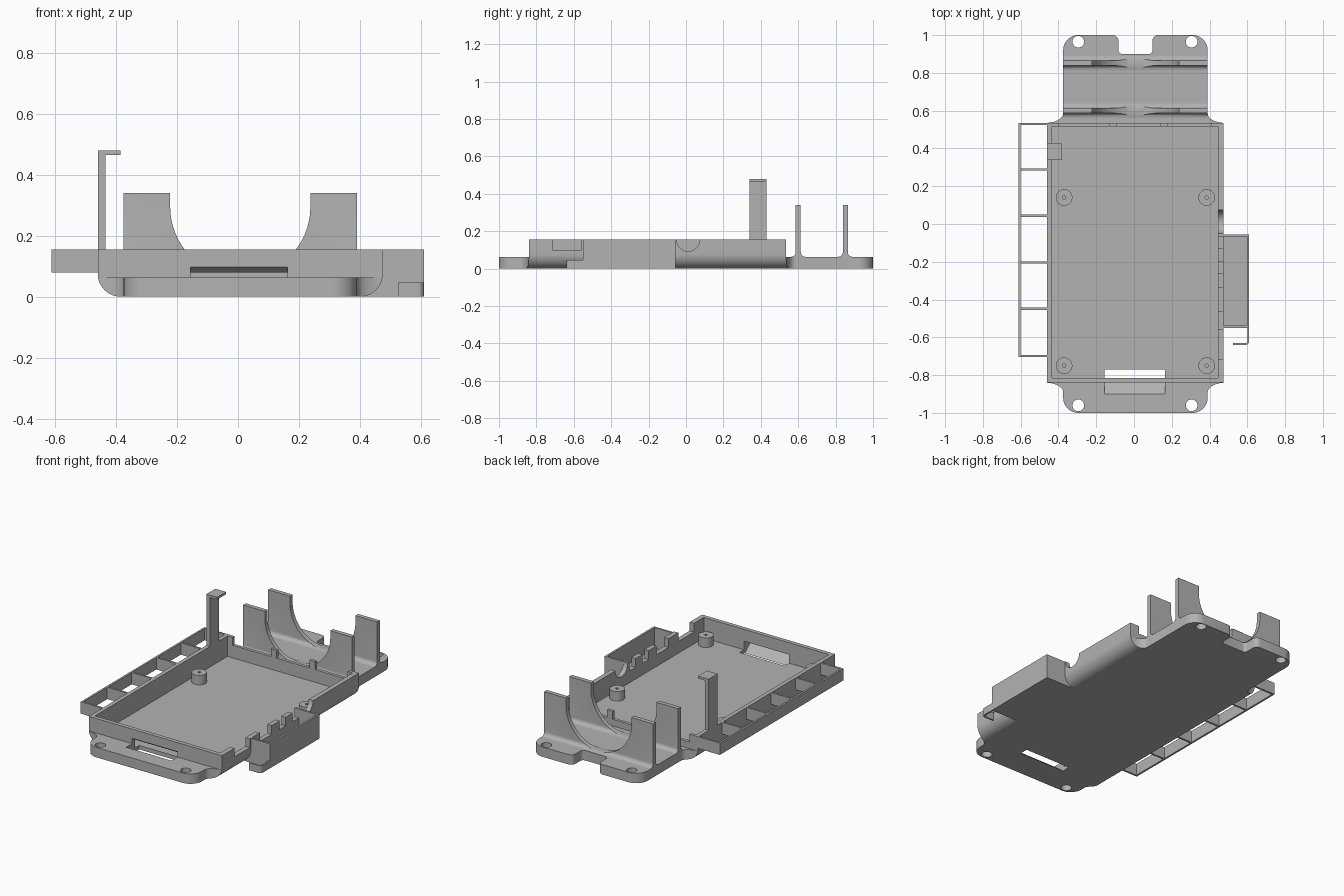
import bpy, bmesh
from math import sin, cos, pi, radians

if "Cube" in bpy.data.objects:
    bpy.data.objects.remove(bpy.data.objects["Cube"])

grey = bpy.data.materials.new("plain_grey")
grey.use_nodes = True
grey.diffuse_color = (0.45, 0.45, 0.45, 1)
grey.node_tree.nodes["Principled BSDF"].inputs["Base Color"].default_value = (0.45, 0.45, 0.45, 1)

MID = 0.0075                    # centre line of the tray in x
HALF, TAB = 0.4675, 0.3825      # half widths of tray and end tabs
FRONT, BACK, TOP = -0.84, 0.535, 0.155
TAB_TOP, FLOOR, WALL = 0.063, 0.025, 0.026


def arc(cx, cy, rx, ry, start, end, n=10):
    angles = [radians(start + (end - start) * i / n) for i in range(n + 1)]
    return [(cx + rx * cos(a), cy + ry * sin(a)) for a in angles]


def prism(name, points, lo, hi, axis="z"):
    """Extrude a closed 2D outline between lo and hi along one axis."""
    place = {"x": lambda p, t: (t, p[0], p[1]),
             "y": lambda p, t: (p[0], t, p[1]),
             "z": lambda p, t: (p[0], p[1], t)}[axis]
    bm = bmesh.new()
    a = [bm.verts.new(place(p, lo)) for p in points]
    b = [bm.verts.new(place(p, hi)) for p in points]
    bm.faces.new(a)
    bm.faces.new(b[::-1])
    for i in range(len(a)):
        j = (i + 1) % len(a)
        bm.faces.new((a[i], b[i], b[j], a[j]))
    bmesh.ops.recalc_face_normals(bm, faces=bm.faces)
    mesh = bpy.data.meshes.new(name)
    bm.to_mesh(mesh)
    bm.free()
    mesh.materials.append(grey)
    obj = bpy.data.objects.new(name, mesh)
    bpy.context.collection.objects.link(obj)
    return obj


def block(name, x0, x1, y0, y1, z0, z1):
    return prism(name, [(x0, y0), (x1, y0), (x1, y1), (x0, y1)], z0, z1)


def carve(obj, tool, mode="DIFFERENCE"):
    """Apply a boolean and remove the tool."""
    tool.hide_render = True
    mod = obj.modifiers.new("carve", "BOOLEAN")
    mod.operation, mod.object, mod.solver = mode, tool, "EXACT"
    bpy.context.view_layer.update()
    graph = bpy.context.evaluated_depsgraph_get()
    mesh = bpy.data.meshes.new_from_object(obj.evaluated_get(graph))
    obj.modifiers.clear()
    obj.data = mesh
    bpy.data.objects.remove(tool)


def smooth(obj):
    bpy.ops.object.select_all(action="DESELECT")
    obj.select_set(True)
    bpy.context.view_layer.objects.active = obj
    bpy.ops.object.shade_smooth_by_angle(angle=radians(30))


# Tray body: section with rounded lower edges, trimmed to the plan outline
r = 0.075
section = (arc(MID - HALF + r, r, r, r, 180, 270) + arc(MID + HALF - r, r, r, r, 270, 360)
           + [(MID + HALF, TOP), (MID - HALF, TOP)])
tray = prism("tray", section, -1.1, 1.1, "y")

half_plan = (arc(TAB - 0.08, -0.92, 0.08, 0.08, -90, 0)
             + arc(HALF + 0.01, FRONT - 0.05, HALF + 0.01 - TAB, 0.05, 180, 90)
             + arc(HALF + 0.01, BACK + 0.05, HALF + 0.01 - TAB, 0.05, 270, 180)
             + arc(TAB - 0.08, 0.92, 0.08, 0.08, 0, 90)
             + arc(0.12, 0.97, 0.03, 0.03, 90, 180, 6)
             + arc(0.07, 0.92, 0.02, 0.02, 0, -90, 6))
plan = [(MID + x, y) for x, y in half_plan] + [(MID - x, y) for x, y in half_plan[::-1]]
carve(tray, prism("plan", plan, -0.2, 0.4), "INTERSECT")

# Step down to the end tabs, and hollow the inside
carve(tray, block("cut", -1, 1, -1.2, FRONT, TAB_TOP, 0.5))
carve(tray, block("cut", -1, 1, BACK, 1.2, TAB_TOP, 0.5))
carve(tray, block("cut", MID - HALF + WALL, MID + HALF - WALL - 0.004,
                  FRONT + WALL, BACK - 0.02, FLOOR, 0.5))

# Screw holes in the tabs
for x in (-0.295, 0.305):
    for y in (-0.96, 0.965):
        carve(tray, prism("cut", arc(x, y, 0.031, 0.031, 0, 345, 23), -0.1, 0.2))

# Sloping strap slot through the front wall and floor
slot = [(-0.9, TAB_TOP), (-0.81, -0.01), (-0.77, -0.01), (-0.77, 0.05), (-0.84, 0.097), (-0.9, 0.097)]
carve(tray, prism("cut", slot, -0.155, 0.163, "x"))

# Notches in the back wall, leaving two small teeth
for x0, x1 in ((-0.4, -0.13), (-0.09, 0.14), (0.18, 0.41)):
    carve(tray, block("cut", x0, x1, BACK - 0.05, BACK + 0.05, 0.105, 0.3))

# Notches and cable hole in the left wall
for y0, y1 in ((-0.715, -0.56), (-0.46, -0.34), (-0.26, -0.2), (-0.13, -0.067)):
    carve(tray, block("cut", 0.43, 0.5, y0, y1, 0.1, 0.3))
carve(tray, prism("cut", arc(0.012, TOP, 0.062, 0.062, 0, 345, 23), 0.42, 0.5, "x"))
smooth(tray)

# Standoffs with pilot holes
for x in (-0.37, 0.385):
    for y in (-0.75, 0.14):
        post = prism("standoff", arc(x, y, 0.044, 0.044, 0, 345, 23), FLOOR - 0.01, 0.085)
        carve(post, prism("cut", arc(x, y, 0.009, 0.009, 0, 330, 11), 0.04, 0.2))
        smooth(post)

# Cradle plates: flared foot, round bite out of the middle
for y in (0.6, 0.852):
    t, f = 0.0135, 0.025
    foot = ([(y - t - f, TAB_TOP - 0.01)]
            + arc(y - t - f, TAB_TOP + f, f, f, 270, 360, 6)
            + [(y - t, 0.34), (y + t, 0.34)]
            + arc(y + t + f, TAB_TOP + f, f, f, 180, 270, 6)
            + [(y + t + f, TAB_TOP - 0.01)])
    plate = prism("cradle_plate", foot, MID - TAB, MID + TAB, "x")
    bite = arc(MID, 0.295, 0.23, 0.23, 180, 360, 32) + [(MID + 0.23, 0.5), (MID - 0.23, 0.5)]
    carve(plate, prism("cut", bite, 0.4, 1.1, "y"))
    smooth(plate)

# Side box, open at the top
block("box_floor", 0.41, 0.61, -0.55, -0.055, 0, FLOOR)
block("box_outer_wall", 0.598, 0.61, -0.55, -0.055, 0, TOP)
for y in (-0.55, -0.067):
    block("box_end_wall", 0.455, 0.61, y, y + 0.012, 0, TOP)

# Hook in front of the side box
hook = ([(0.61, -0.545)] + arc(0.59, -0.62, 0.02, 0.02, 0, -90, 6)
        + [(0.525, -0.64), (0.525, -0.63)]
        + arc(0.59, -0.62, 0.01, 0.01, -90, 0, 6) + [(0.6, -0.545)])
smooth(prism("box_hook", hook, 0, 0.047))

# Ladder frame on the right side
block("ladder_rail", -0.612, -0.6, -0.705, BACK, 0.08, TOP)
for y in (-0.705, -0.455, -0.21, 0.037, 0.283, BACK - 0.012):
    block("ladder_rung", -0.606, -0.45, y, y + 0.012, 0.08, TOP)

# Upright latch with its cap
block("latch_post", -0.46, -0.434, 0.34, 0.43, 0.1, 0.475)
block("latch_cap", -0.46, -0.385, 0.34, 0.43, 0.465, 0.48)
